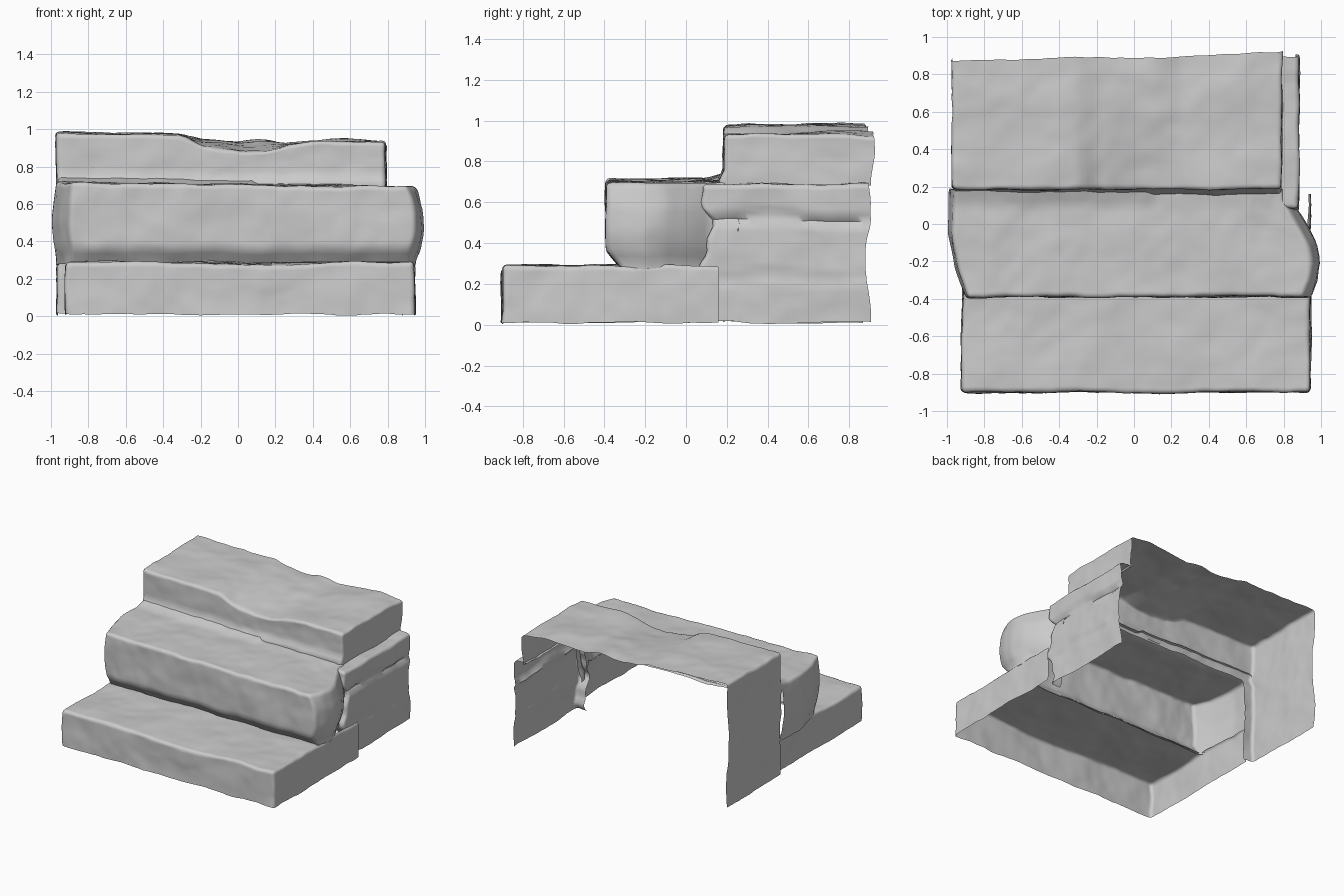
import bpy, bmesh, math
from mathutils import Vector, noise

if "Cube" in bpy.data.objects:
    bpy.data.objects.remove(bpy.data.objects["Cube"])

DIRS = {"left": (-1, 0, 0), "right": (1, 0, 0), "front": (0, -1, 0),
        "back": (0, 1, 0), "bottom": (0, 0, -1), "top": (0, 0, 1)}


def curve(points, t):
    """Piecewise-linear lookup."""
    if t <= points[0][0]:
        return points[0][1]
    for (a, va), (b, vb) in zip(points, points[1:]):
        if t <= b:
            return va + (vb - va) * (t - a) / (b - a)
    return points[-1][1]


def stone(name, lo, hi, open_sides, cut, warp, bevel=0.022, step=0.03):
    """Worn stone shell: open box, rounded edges, fine grid, warp, roughness."""
    lo, hi = Vector(lo), Vector(hi)
    bm = bmesh.new()
    bmesh.ops.create_cube(bm, size=1)
    for v in bm.verts:
        v.co = Vector([lo[i] + (hi[i] - lo[i]) * (v.co[i] + 0.5) for i in range(3)])
    bm.normal_update()
    gone = [f for f in bm.faces
            if any(f.normal.dot(Vector(DIRS[s])) > 0.9 for s in open_sides)]
    bmesh.ops.delete(bm, geom=gone, context='FACES')
    bmesh.ops.bevel(bm, geom=[e for e in bm.edges if not e.is_boundary],
                    offset=bevel, segments=3, profile=0.5, affect='EDGES')
    for axis in range(3):
        n = max(2, round((hi[axis] - lo[axis]) / step))
        normal = Vector([float(i == axis) for i in range(3)])
        for k in range(1, n):
            bmesh.ops.bisect_plane(bm, geom=bm.verts[:] + bm.edges[:] + bm.faces[:],
                                   plane_co=lo + (hi - lo) * (k / n), plane_no=normal)
    bm.normal_update()
    gone = [f for f in bm.faces if cut(f.calc_center_median(), f.normal)]
    bmesh.ops.delete(bm, geom=gone, context='FACES')
    for v in bm.verts:
        p = v.co.copy()
        rough = noise.noise_vector(p * 4) * 0.012 + noise.noise_vector(p * 13) * 0.005
        v.co = Vector(warp(*p)) + rough
        v.co.z = max(v.co.z, 0.0)
    mesh = bpy.data.meshes.new(name)
    bm.to_mesh(mesh)
    bm.free()
    mesh.shade_smooth()
    mesh.set_sharp_from_angle(angle=math.radians(50))
    obj = bpy.data.objects.new(name, mesh)
    bpy.context.collection.objects.link(obj)
    return obj


# Bottom step: tread stops under the middle step, side walls carry on back
def warp_bottom(x, y, z):
    if z > 0.15 and y < -0.6:
        z -= 0.02 * math.exp(-((x - 0.1) / 0.25) ** 2) * (-0.6 - y) / 0.3
    return x, y, z


stone("bottom_step", (-0.92, -0.90, 0.01), (0.945, 0.16, 0.29), ["back", "bottom"],
      lambda c, n: n.z > 0.9 and c.y > -0.31, warp_bottom)


# Middle step: undercut front, bulging tapered ends
def warp_middle(x, y, z):
    if y < 0:
        y += max(0, 0.37 - z) * 0.75 * min(1, -y / 0.3)
    right = curve([(-0.39, 0.95), (-0.3, 0.985), (-0.2, 1.0), (-0.1, 0.98),
                   (0.05, 0.9), (0.12, 0.85), (0.18, 0.84)], y)
    left = curve([(-0.39, 0.91), (-0.25, 0.96), (-0.05, 0.995), (0.18, 0.985)], y)
    pinch = 0.05 * min(1, abs(z - 0.5) / 0.2) ** 2
    end = max(0, (abs(x) - 0.6) / 0.4)
    target = (right if x > 0 else left) - pinch * (1 if x > 0 else 0.5)
    x = math.copysign(abs(x) + end * (target - 1), x)
    if z > 0.6:
        z -= 0.012 * x
        z += max(0, y - 0.1) * (0.35 if x < 0.1 else 0.1)
    return x, y, z


stone("middle_step", (-1, -0.39, 0.275), (1, 0.185, 0.703), ["back", "bottom"],
      lambda c, n: False, warp_middle)

# Top step with the full-height left wall
FRONT_EDGE = [(-0.97, 0.985), (-0.3, 0.97), (-0.2, 0.91), (0, 0.885), (0.15, 0.875),
              (0.27, 0.905), (0.45, 0.93), (0.79, 0.935)]
BACK_EDGE = [(-0.97, 0.985), (-0.3, 0.972), (-0.2, 0.945), (0, 0.93), (0.12, 0.945),
             (0.25, 0.925), (0.6, 0.945), (0.79, 0.93)]


def warp_top(x, y, z):
    t = min(1, max(0, (y - 0.19) / 0.4))
    h = curve(FRONT_EDGE, x) * (1 - t) + curve(BACK_EDGE, x) * t
    if z > 0.7:
        z += (h - 0.98) * (z - 0.7) / 0.28
    back = curve([(-0.97, -0.015), (-0.3, 0.005), (0.2, -0.005), (0.79, 0.03)], x)
    back += 0.015 * math.sin(z * 9)
    y += back * max(0, (y - 0.5) / 0.38)
    if y < 0.3:
        y -= 0.03 * max(0, 1 - abs(z - 0.7) / 0.06)
    return x, y, z


stone("top_step", (-0.97, 0.185, 0.01), (0.79, 0.88, 0.98), ["back", "bottom"],
      lambda c, n: c.z < 0.68 and c.x > -0.88, warp_top)


# Right side wall: narrow ledge on top, mortar grooves between courses
def warp_wall(x, y, z):
    if x > 0.84:
        for level, depth in ((0.52, 0.025), (0.23, 0.012)):
            d = abs(z - level + 0.012 * math.sin(y * 11))
            x -= depth * max(0, 1 - d / 0.03)
    if y < 0.25:
        y += 0.03 * math.sin(z * 17) + 0.012 * math.sin(z * 41)
    else:
        y += 0.015 * math.cos(z * 11) * max(0, (y - 0.5) / 0.4)
    return x, y, z


stone("right_wall", (0.77, 0.10, 0.01), (0.88, 0.893, 0.69), ["back", "bottom", "left"],
      lambda c, n: c.x < 0.8 and c.z < 0.65, warp_wall)
